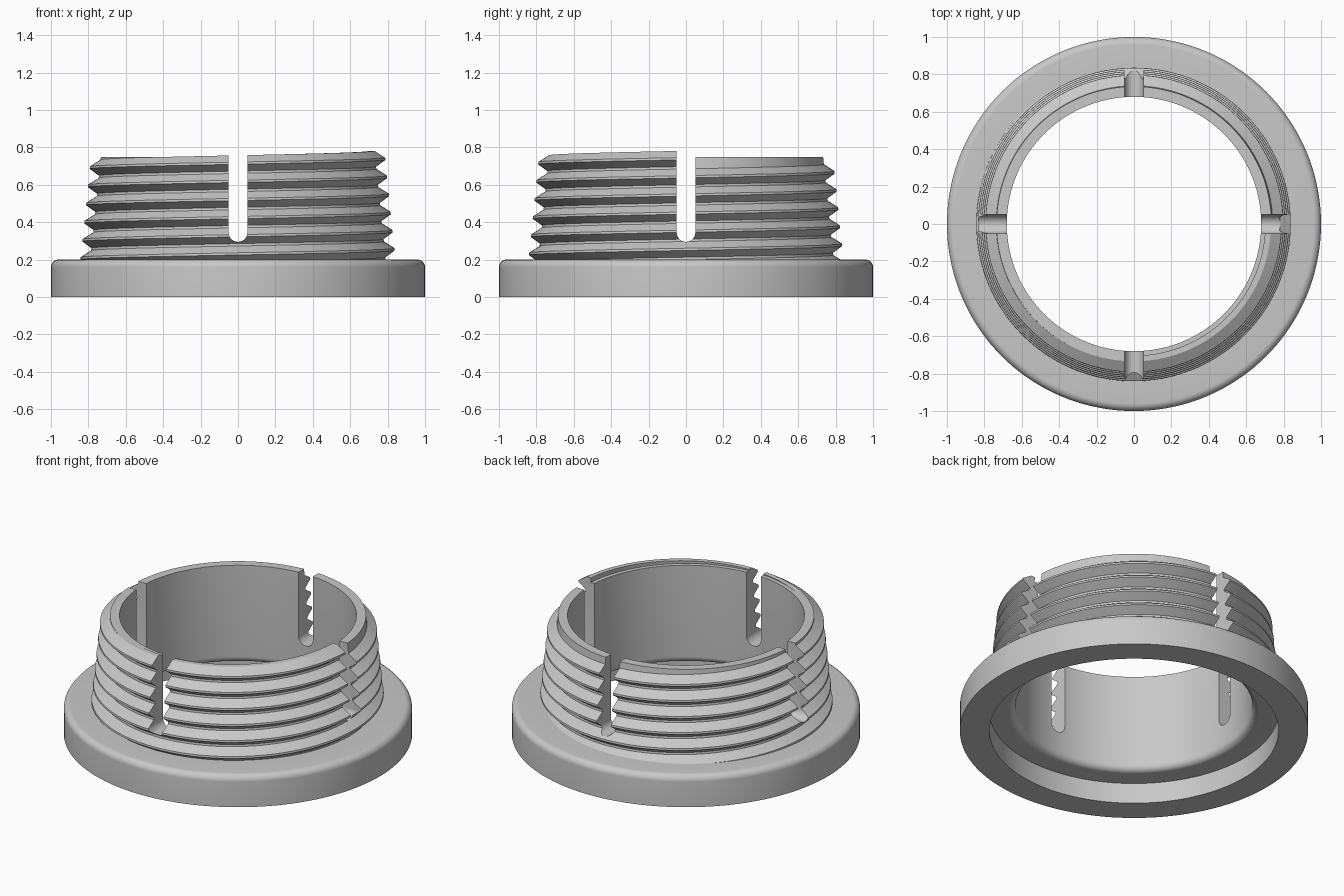
import bpy, bmesh, math
from math import pi, sin, cos

cube = bpy.data.objects.get("Cube")
if cube:
    bpy.data.objects.remove(cube, do_unlink=True)

SEGS = 144
PITCH, TURNS = 0.097, 6
TOP, BORE, LEDGE = 0.75, 0.68, 0.13

grey = bpy.data.materials.new("plain grey")
grey.use_nodes = True
grey.diffuse_color = (0.58, 0.58, 0.58, 1)
grey.node_tree.nodes["Principled BSDF"].inputs["Base Color"].default_value = grey.diffuse_color


def make_object(name, bm):
    bmesh.ops.recalc_face_normals(bm, faces=bm.faces)
    mesh = bpy.data.meshes.new(name)
    bm.to_mesh(mesh)
    bm.free()
    mesh.materials.append(grey)
    obj = bpy.data.objects.new(name, mesh)
    bpy.context.collection.objects.link(obj)
    return obj


def skin(bm, rings, closed):
    """Join successive closed sections with quads; cap the ends if open."""
    n = len(rings[0])
    pairs = list(zip(rings, rings[1:]))
    if closed:
        pairs.append((rings[-1], rings[0]))
    for a, b in pairs:
        for i in range(n):
            j = (i + 1) % n
            bm.faces.new((a[i], a[j], b[j], b[i]))
    if not closed:
        bm.faces.new(rings[0])
        bm.faces.new(rings[-1])


def section(bm, points, angle):
    return [bm.verts.new((r * cos(angle), r * sin(angle), z)) for r, z in points]


def arc(r, z, radius, start, end, steps=8):
    angles = [start + (end - start) * i / steps for i in range(steps + 1)]
    return [(r + radius * cos(a), z + radius * sin(a)) for a in angles]


def core_radius(z):
    return 0.735 + 0.1 * (TOP - z)


# Flange with a recessed underside and the tapered sleeve above it
profile = [(BORE, TOP), (core_radius(TOP), TOP), (core_radius(0.2), 0.2)]
profile += arc(0.96, 0.16, 0.04, pi / 2, 0)
profile += [(1, 0), (0.83, 0), (0.83, LEDGE)]
profile += arc(BORE + 0.04, LEDGE + 0.04, 0.04, -pi / 2, -pi)
bm = bmesh.new()
skin(bm, [section(bm, profile, 2 * pi * k / SEGS) for k in range(SEGS)], True)
body = make_object("flanged_sleeve", bm)

# Right-handed screw ridge climbing the sleeve
bm = bmesh.new()
rings = []
for k in range(SEGS * TURNS + 1):
    turn = k / SEGS
    mid = 0.158 + PITCH * turn
    ridge = [(-0.03, -0.042), (0, -0.042), (0.053, -0.006),
             (0.053, 0.006), (0, 0.042), (-0.03, 0.042)]
    points = [(core_radius(mid + dz) + dr, max(mid + dz, 0.15)) for dr, dz in ridge]
    rings.append(section(bm, points, 2 * pi * turn))
skin(bm, rings, False)
thread = make_object("screw_thread", bm)


# Round-bottomed slots through opposite walls, along x and along y
def slot_cutter(name, turn):
    outline = arc(0, 0.345, 0.05, -pi, 0, 16) + [(0.05, 1), (-0.05, 1)]
    bm = bmesh.new()
    ends = [[bm.verts.new((x, y, z)) for x, z in outline] for y in (-1.2, 1.2)]
    skin(bm, ends, False)
    cutter = make_object(name, bm)
    cutter.rotation_euler.z = turn
    cutter.hide_render = True
    return cutter


cutters = [slot_cutter("slot_cutter_front", 0), slot_cutter("slot_cutter_side", pi / 2)]
bpy.context.view_layer.update()

for obj in (body, thread):
    for cutter in cutters:
        mod = obj.modifiers.new("slot", 'BOOLEAN')
        mod.operation = 'DIFFERENCE'
        mod.solver = 'EXACT'
        mod.object = cutter
    bpy.ops.object.select_all(action='DESELECT')
    obj.select_set(True)
    bpy.context.view_layer.objects.active = obj
    for mod in list(obj.modifiers):
        bpy.ops.object.modifier_apply(modifier=mod.name)
    bpy.ops.object.shade_smooth_by_angle(angle=math.radians(25))

for cutter in cutters:
    bpy.data.objects.remove(cutter, do_unlink=True)
